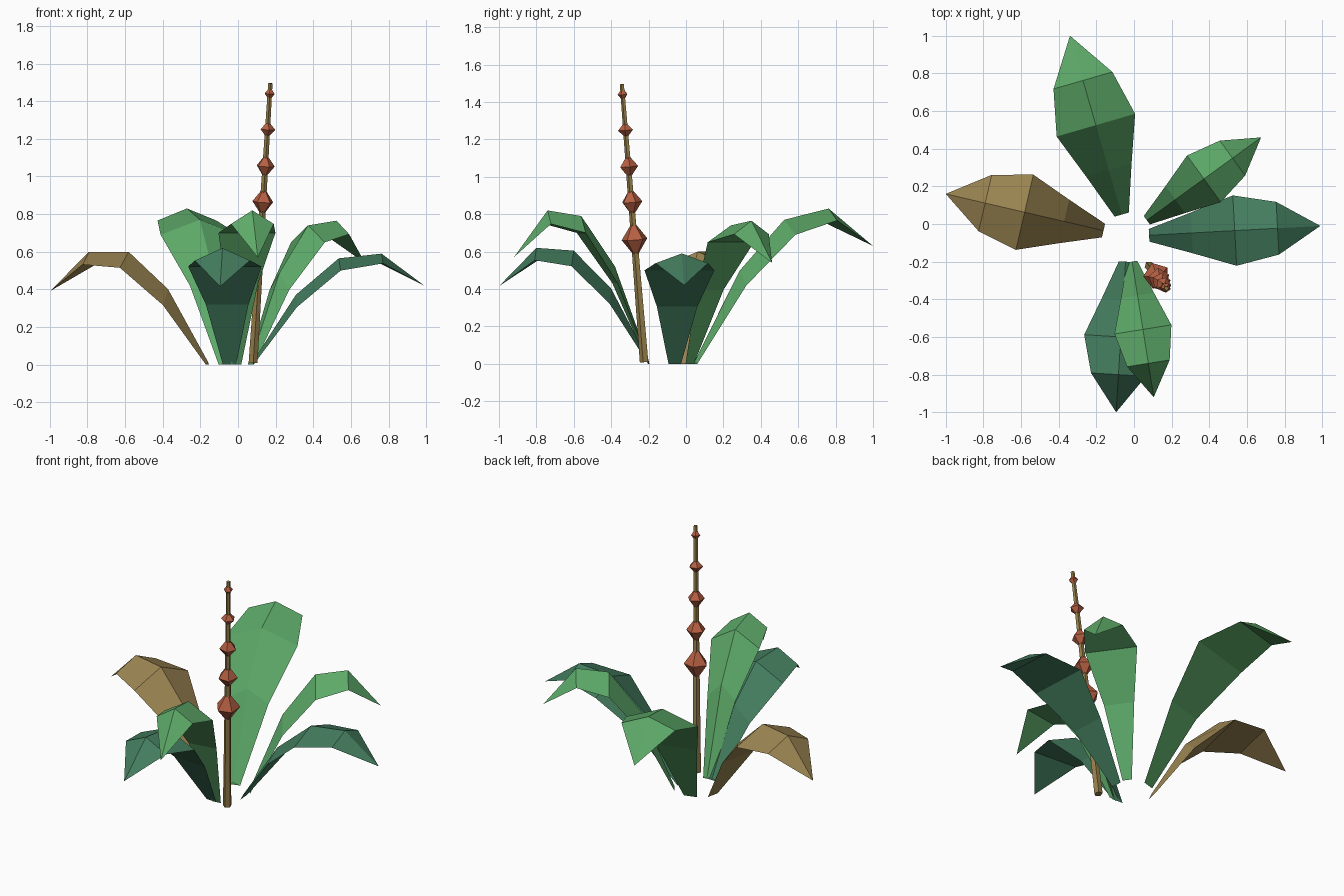
import bpy, bmesh, math
from mathutils import Vector

cube = bpy.data.objects.get("Cube")
if cube:
    bpy.data.objects.remove(cube, do_unlink=True)


def make_material(name, color):
    m = bpy.data.materials.new(name)
    m.use_nodes = True
    m.diffuse_color = (*color, 1)
    bsdf = m.node_tree.nodes["Principled BSDF"]
    bsdf.inputs["Base Color"].default_value = (*color, 1)
    bsdf.inputs["Roughness"].default_value = 0.9
    return m


GREEN = make_material("fresh_green", (0.11, 0.40, 0.14))
TEAL = make_material("deep_green", (0.057, 0.205, 0.113))
TAN = make_material("dry_tan", (0.33, 0.235, 0.085))
BROWN = make_material("stalk_tan", (0.31, 0.215, 0.07))
RED = make_material("bud_red", (0.46, 0.115, 0.055))


def finish(bm, name, mat):
    bmesh.ops.recalc_face_normals(bm, faces=bm.faces)
    me = bpy.data.meshes.new(name)
    bm.to_mesh(me)
    bm.free()
    me.materials.append(mat)
    ob = bpy.data.objects.new(name, me)
    bpy.context.collection.objects.link(ob)
    return ob


def leaf(name, mat, base, tip, half_width, heights, drop):
    """Arching leaf: triangular section with a raised rib and flat underside."""
    base, tip = Vector((*base, 0)), Vector((*tip, 0))
    side = (tip - base).normalized().cross(Vector((0, 0, 1)))
    mid, upper, end = heights
    b = (2 * mid - end) / 8
    rib = [0.02, mid / 2 + b, mid, upper]
    widths = [0.18, 0.58, 1, 0.75]
    drops = [0.02, drop, drop, drop * 0.8]
    bm = bmesh.new()
    rings = []
    for i in range(4):
        p = base.lerp(tip, i / 4)
        s = side * half_width * widths[i]
        low = Vector((0, 0, rib[i] - drops[i]))
        rings.append([bm.verts.new(p + low - s),
                      bm.verts.new(p + Vector((0, 0, rib[i]))),
                      bm.verts.new(p + low + s)])
    point = bm.verts.new(tip + Vector((0, 0, end)))
    bm.faces.new(rings[0])
    for k in range(3):
        n = (k + 1) % 3
        for r, q in zip(rings, rings[1:]):
            bm.faces.new((r[k], r[n], q[n], q[k]))
        bm.faces.new((rings[-1][k], rings[-1][n], point))
    return finish(bm, name, mat)


# Leaves around the plant
leaf("back_leaf", GREEN, (-0.065, 0.05), (-0.34, 1.0), 0.217, (0.77, 0.83, 0.63), 0.08)
leaf("back_left_leaf", GREEN, (0.068, 0.02), (0.675, 0.46), 0.153, (0.74, 0.765, 0.54), 0.09)
leaf("front_tall_leaf", GREEN, (-0.01, -0.2), (0.105, -0.92), 0.153, (0.79, 0.82, 0.57), 0.09)
leaf("left_leaf", TEAL, (0.08, -0.06), (0.99, -0.01), 0.187, (0.565, 0.59, 0.42), 0.065)
leaf("front_leaf", TEAL, (-0.045, -0.2), (-0.095, -1.0), 0.195, (0.605, 0.62, 0.415), 0.083)
leaf("dry_leaf", TAN, (-0.162, -0.035), (-1.0, 0.16), 0.205, (0.6, 0.6, 0.39), 0.085)

# Leaning flower stalk
foot, top = Vector((0.08, -0.222, 0.01)), Vector((0.172, -0.342, 1.495))
axis = top - foot
tilt = axis.to_track_quat("Z", "Y")


def place(ob, centre):
    ob.rotation_mode = "QUATERNION"
    ob.rotation_quaternion = tilt
    ob.location = centre


bm = bmesh.new()
bmesh.ops.create_cone(bm, cap_ends=True, segments=5, radius1=0.025, radius2=0.012,
                      depth=axis.length)
place(finish(bm, "flower_stalk", BROWN), foot + axis / 2)

# Buds: double pyramids shrinking towards the top
buds = [(0.665, 0.072, 0.1), (0.865, 0.058, 0.078), (1.055, 0.051, 0.066),
        (1.25, 0.042, 0.046), (1.44, 0.028, 0.037)]
for i, (z, radius, half) in enumerate(buds):
    bm = bmesh.new()
    ring = [bm.verts.new((radius * math.cos(a), radius * math.sin(a), 0))
            for a in (math.tau * k / 5 + i for k in range(5))]
    for s in (-half, half):
        apex = bm.verts.new((0, 0, s))
        for k in range(5):
            bm.faces.new((ring[k], ring[(k + 1) % 5], apex))
    t = (z - foot.z) / axis.z
    place(finish(bm, f"bud_{i + 1}", RED), foot + axis * t)
